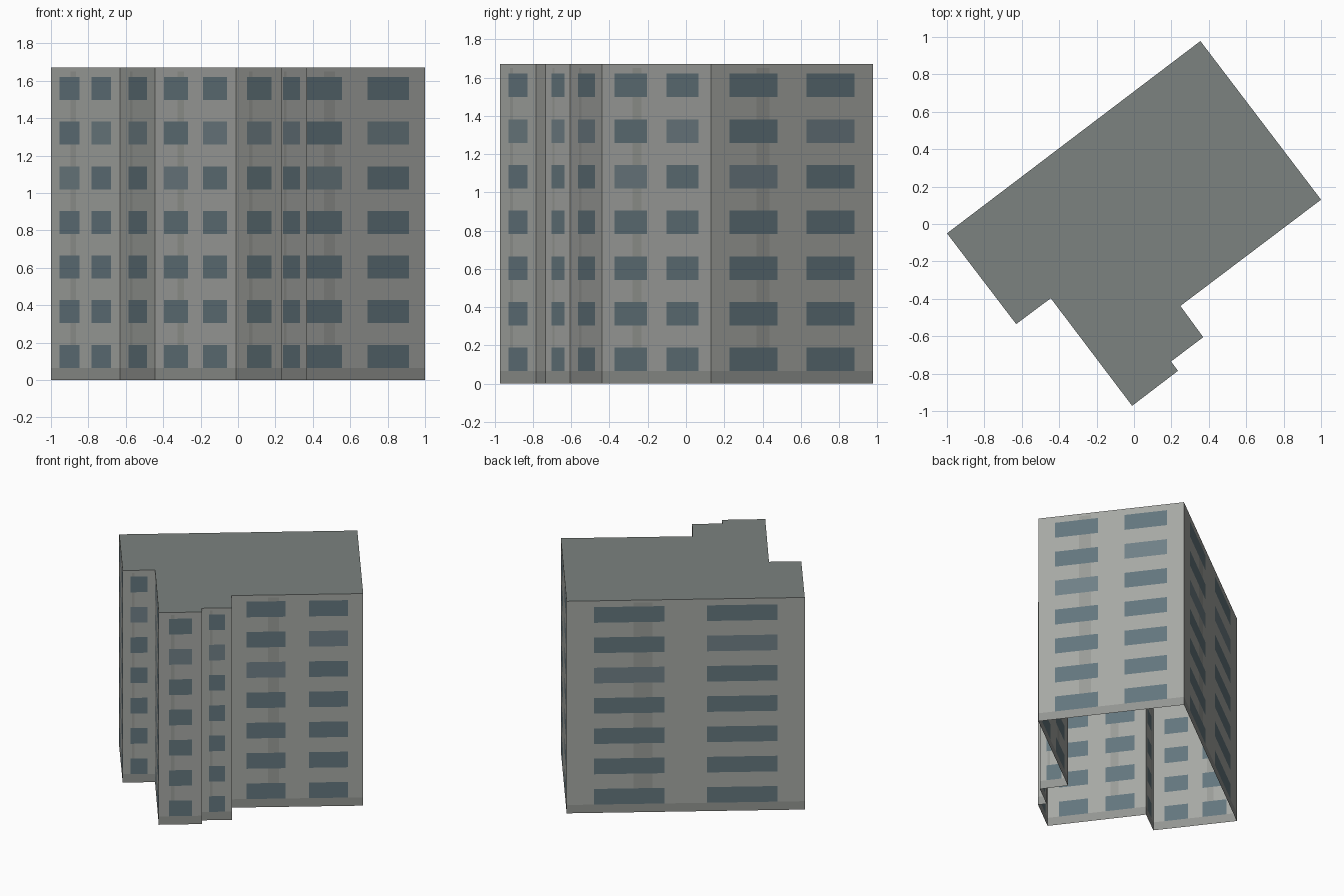
import bpy, bmesh
from mathutils import Vector

if "Cube" in bpy.data.objects:
    bpy.data.objects.remove(bpy.data.objects["Cube"])

H, FLOORS = 1.67, 7
PLINTH = 0.065
# Footprint, counter-clockwise seen from above
PLAN = [(-1, -.05), (-.63, -.535), (-.445, -.397), (-.01, -.972), (.235, -.785),
        (.198, -.735), (.37, -.605), (.248, -.438), (1, .13), (.355, .978)]


def material(name, rgb):
    m = bpy.data.materials.new(name)
    m.diffuse_color = (*rgb, 1)
    m.use_nodes = True
    m.node_tree.nodes["Principled BSDF"].inputs["Base Color"].default_value = m.diffuse_color
    return m


MATS = [material("wall_grey", (.38, .39, .37)),
        material("window_glass", (.125, .18, .205)),
        material("window_glass_light", (.16, .215, .24)),
        material("rain_streak", (.32, .33, .31)),
        material("plinth_grey", (.29, .30, .285))]
WALL, GLASS, LIGHT, STREAK, BASE = range(5)


def finish(bm, name, mats):
    me = bpy.data.meshes.new(name)
    bm.to_mesh(me)
    bm.free()
    for m in mats:
        me.materials.append(m)
    bpy.context.collection.objects.link(bpy.data.objects.new(name, me))


# Height bands shared by every wall: plinth, then window and spandrel per floor
storey = H / FLOORS
levels = [0]
for f in range(FLOORS):
    levels += [(f + .275) * storey, (f + .79) * storey]
levels += [H - .02, H]


def cell_material(u, row, windows):
    if row == 0:
        return BASE
    if row % 2 and row < 2 * FLOORS:
        floor = row // 2
        for col, (a, b) in enumerate(windows):
            if a < u < b:
                lit = (floor == 5 and col == len(windows) - 1) or \
                      (floor == 4 and col == 0 and len(windows) == 2)
                return LIGHT if lit else GLASS
    if windows and .28 < u < .36 and row < len(levels) - 2:
        return STREAK
    return WALL


# Facades: each wall is a flat grid whose cells are windows, streak or plaster
bm = bmesh.new()
for i, p in enumerate(PLAN):
    a, b = Vector((*p, 0)), Vector((*PLAN[(i + 1) % len(PLAN)], 0))
    length = (b - a).length
    if length < .1:
        windows = []
    elif length < .5:
        windows = [(.24, .77)]
    else:
        windows = [(.115, .41), (.59, .885)]
    if i == 0:
        windows = [(.125, .41), (.585, .87)]
    cuts = {0, 1} | {u for w in windows for u in w}
    if windows:
        cuts |= {.28, .36}
    cuts = sorted(cuts)
    grid = [[bm.verts.new(a.lerp(b, u) + Vector((0, 0, z))) for u in cuts] for z in levels]
    for r in range(len(levels) - 1):
        for c in range(len(cuts) - 1):
            f = bm.faces.new((grid[r][c], grid[r][c + 1], grid[r + 1][c + 1], grid[r + 1][c]))
            f.material_index = cell_material((cuts[c] + cuts[c + 1]) / 2, r, windows)
bmesh.ops.remove_doubles(bm, verts=bm.verts, dist=1e-5)
finish(bm, "facades", MATS)

# Flat roof (the underside of the building stays open)
bm = bmesh.new()
bm.faces.new([bm.verts.new((x, y, H)) for x, y in PLAN])
finish(bm, "roof", [material("roof_grey", (.20, .225, .215))])
